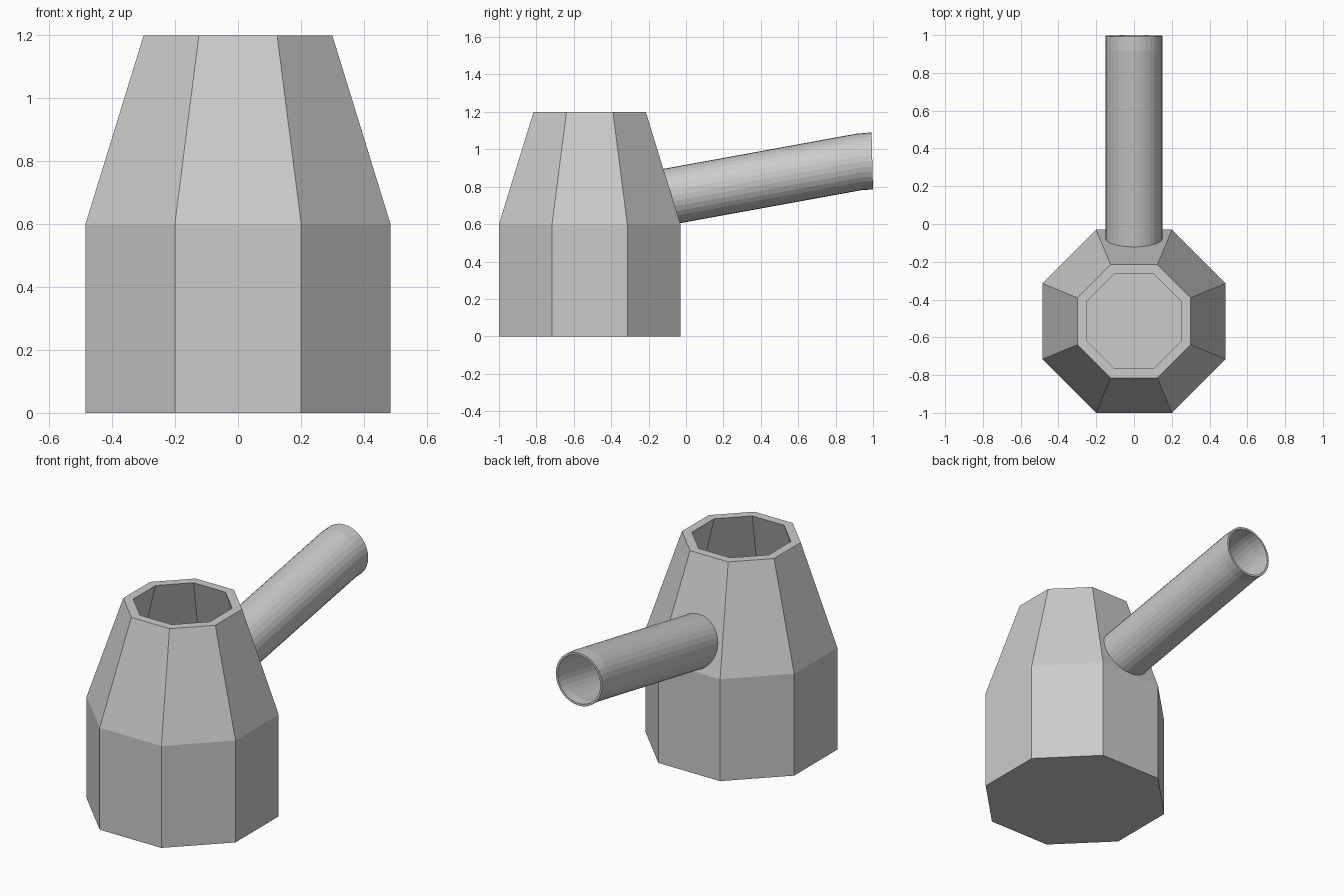
import bpy, bmesh
from math import cos, sin, pi

if "Cube" in bpy.data.objects:
    bpy.data.objects.remove(bpy.data.objects["Cube"])


def loft(name, rings, cap_start=False, cap_end=False, close=False):
    """Skin a list of equal-length vertex rings into one object."""
    bm = bmesh.new()
    loops = [[bm.verts.new(p) for p in ring] for ring in rings]
    n = len(loops[0])
    pairs = list(zip(loops, loops[1:]))
    if close:
        pairs.append((loops[-1], loops[0]))
    for a, b in pairs:
        for i in range(n):
            j = (i + 1) % n
            bm.faces.new((a[i], a[j], b[j], b[i]))
    if cap_start:
        bm.faces.new(loops[0])
    if cap_end:
        bm.faces.new(loops[-1])
    bmesh.ops.recalc_face_normals(bm, faces=bm.faces)
    mesh = bpy.data.meshes.new(name)
    bm.to_mesh(mesh)
    bm.free()
    obj = bpy.data.objects.new(name, mesh)
    bpy.context.collection.objects.link(obj)
    return obj


# Octagonal hollow body: (apothem, height) profile, outside up then inside down
def octagon(apothem, z):
    r = apothem / cos(pi / 8)
    return [(r * cos(pi / 8 + i * pi / 4), -0.515 + r * sin(pi / 8 + i * pi / 4), z)
            for i in range(8)]


profile = [(0.485, 0), (0.485, 0.6), (0.30, 1.2), (0.25, 1.2), (0.435, 0.6), (0.435, 0.05)]
loft("body", [octagon(a, z) for a, z in profile], cap_start=True, cap_end=True)


# Sloping hollow tube: each ring is an oblique slice of the tube
SLOPE = 0.182


def slice_ring(radius, y0, lean, drop=0.0, n=32):
    ring = []
    for i in range(n):
        t = 2 * pi * i / n
        h = radius * 1.016 * sin(t)
        # intersect the tube's side line with the plane y = y0 + lean * (z - axis)
        dy = lean * h / (1 - lean * SLOPE)
        y = y0 + dy
        ring.append((radius * cos(t), y, 0.764 + SLOPE * y + h - drop))
    return ring


# Start on the body wall, end in a vertical mouth
stations = [(-0.095, -0.308, 0.0), (0.93, -0.1, 0.0), (0.996, -0.025, 0.008)]
outer = [slice_ring(0.151, *s) for s in stations]
inner = [slice_ring(0.139, *s) for s in reversed(stations)]
loft("tube", outer + inner, close=True)
